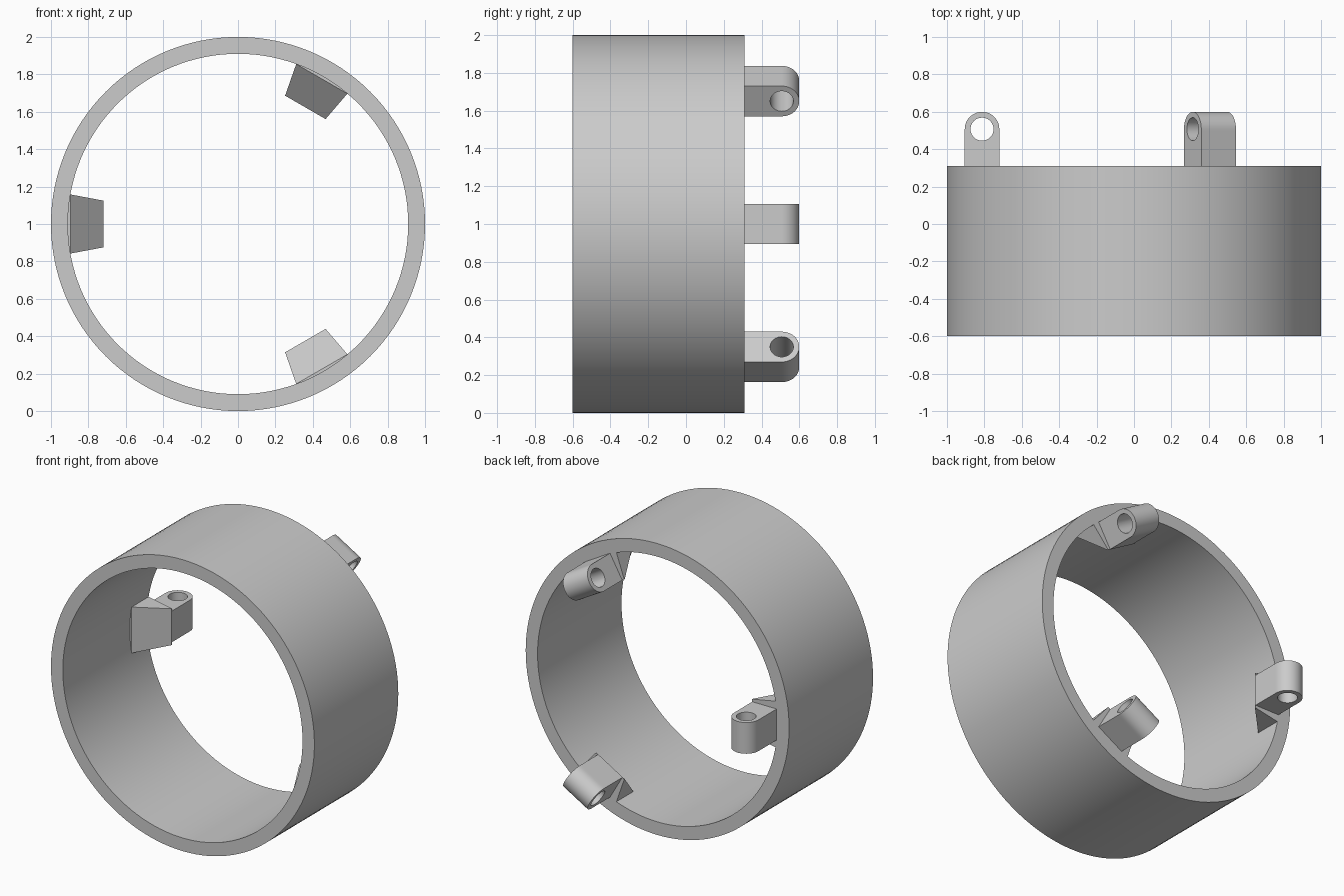
import bpy, bmesh
from math import sin, cos, pi, atan2, radians

cube = bpy.data.objects.get("Cube")
if cube:
    bpy.data.objects.remove(cube, do_unlink=True)

grey = bpy.data.materials.new("plain grey")
grey.use_nodes = True
colour = (0.6, 0.6, 0.6, 1)
grey.diffuse_color = colour
grey.node_tree.nodes["Principled BSDF"].inputs["Base Color"].default_value = colour

BACK = 0.31      # rear rim of the ring
CENTRE_Z = 1.0


def finish(name, bm, smooth=True):
    bmesh.ops.recalc_face_normals(bm, faces=bm.faces[:])
    mesh = bpy.data.meshes.new(name)
    bm.to_mesh(mesh)
    bm.free()
    mesh.materials.append(grey)
    obj = bpy.data.objects.new(name, mesh)
    bpy.context.collection.objects.link(obj)
    if smooth:
        bpy.ops.object.select_all(action='DESELECT')
        obj.select_set(True)
        bpy.context.view_layer.objects.active = obj
        bpy.ops.object.shade_smooth_by_angle(angle=radians(30))
    return obj


def pierced_solid(name, loops):
    """Join matching closed loops into a solid with a through hole."""
    bm = bmesh.new()
    rows = [[bm.verts.new(p) for p in loop] for loop in loops]
    n = len(rows[0])
    for a, b in zip(rows, rows[1:] + rows[:1]):
        for i in range(n):
            j = (i + 1) % n
            bm.faces.new((a[i], a[j], b[j], b[i]))
    return finish(name, bm)


def circle(radius, y, n=128):
    return [(radius * cos(2 * pi * i / n), y, CENTRE_Z + radius * sin(2 * pi * i / n))
            for i in range(n)]


def placer(angle):
    """Map radial distance, depth and sideways offset to model space."""
    c, s = cos(angle), sin(angle)
    return lambda r, y, w: (r * c - w * s, y, CENTRE_Z + r * s + w * c)


def make_lug(name, angle):
    # Rounded eyelet whose hole runs sideways
    place = placer(angle)
    radius, hole, mid_r, mid_y, half = 0.0925, 0.0615, 0.8125, 0.507, 0.107
    drop = mid_y - BACK + 0.002
    corner = atan2(drop, radius)
    angles = sorted([2 * pi * i / 48 for i in range(48)] + [pi + corner, 2 * pi - corner])

    def reach(a):
        if sin(a) >= 0:
            return radius
        return min(radius / max(abs(cos(a)), 1e-6), drop / abs(sin(a)))

    def loop(size, w):
        return [place(mid_r + size(a) * cos(a), mid_y + size(a) * sin(a), w) for a in angles]

    pierced_solid(name + "_eyelet", [loop(reach, -half), loop(reach, half),
                                     loop(lambda a: hole, half), loop(lambda a: hole, -half)])

    # Sloped bracket that ties the eyelet to the inner wall
    bm = bmesh.new()
    profile = [(0.912, 0.126, 0.161), (0.896, 0.126, 0.158),
               (0.72, 0.305, 0.125), (0.72, BACK, 0.125), (0.912, BACK, 0.161)]
    sides = [[bm.verts.new(place(r, y, s * w)) for r, y, w in profile] for s in (-1, 1)]
    for side in sides:
        bm.faces.new(side)
    for i in range(len(profile)):
        j = (i + 1) % len(profile)
        bm.faces.new((sides[0][i], sides[0][j], sides[1][j], sides[1][i]))
    finish(name + "_bracket", bm, smooth=False)


# Main ring
pierced_solid("ring", [circle(1, -0.6), circle(1, BACK), circle(0.91, BACK), circle(0.91, -0.6)])

# Three evenly spaced lugs
for name, degrees in (("right_lug", 180), ("upper_left_lug", 60), ("lower_left_lug", -60)):
    make_lug(name, radians(degrees))
